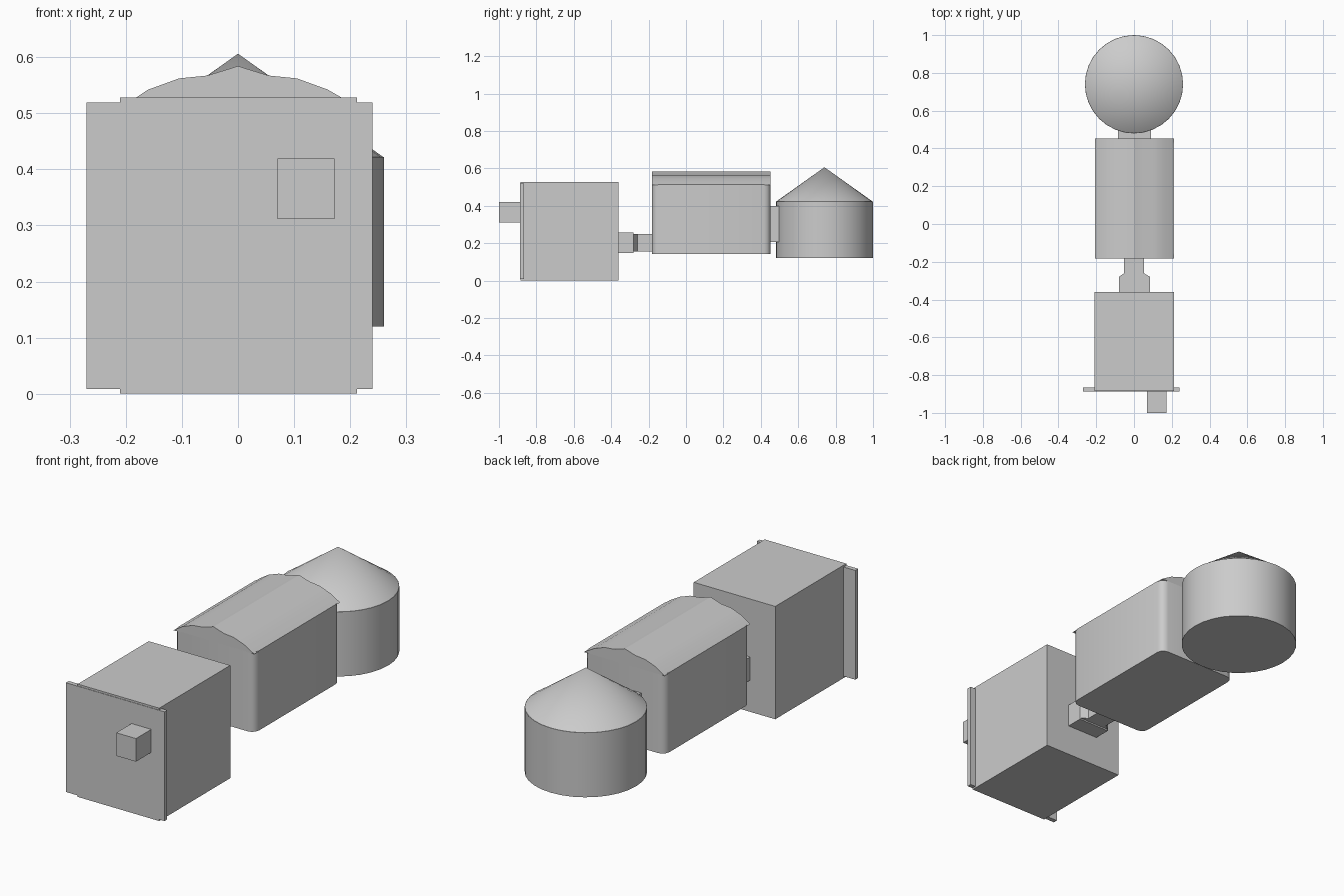
import bpy, bmesh, math

if "Cube" in bpy.data.objects:
    bpy.data.objects.remove(bpy.data.objects["Cube"])


def mesh_object(name, bm, smooth=False):
    bmesh.ops.recalc_face_normals(bm, faces=bm.faces[:])
    mesh = bpy.data.meshes.new(name)
    bm.to_mesh(mesh)
    bm.free()
    ob = bpy.data.objects.new(name, mesh)
    bpy.context.collection.objects.link(ob)
    if smooth:
        bpy.ops.object.select_all(action='DESELECT')
        ob.select_set(True)
        bpy.context.view_layer.objects.active = ob
        bpy.ops.object.shade_smooth_by_angle(angle=math.radians(32))
    return ob


def prism(name, points, axis, start, end, smooth=False, bevel=0):
    """Extrude a closed outline: axis 'y' takes (x, z), axis 'z' takes (x, y)."""
    bm = bmesh.new()
    place = (lambda a, b: (a, start, b)) if axis == 'y' else (lambda a, b: (a, b, start))
    face = bm.faces.new([bm.verts.new(place(a, b)) for a, b in points])
    new = bmesh.ops.extrude_face_region(bm, geom=[face])['geom']
    offset = (0, end - start, 0) if axis == 'y' else (0, 0, end - start)
    bmesh.ops.translate(bm, vec=offset, verts=[g for g in new if isinstance(g, bmesh.types.BMVert)])
    if bevel:
        edges = [e for e in bm.edges
                 if abs((e.verts[0].co - e.verts[1].co).normalized().z) > 0.99]
        bmesh.ops.bevel(bm, geom=edges, offset=bevel, segments=3, profile=0.5, affect='EDGES')
    return mesh_object(name, bm, smooth)


def box(name, x, y, z, bevel=0):
    pts = [(x[0], y[0]), (x[1], y[0]), (x[1], y[1]), (x[0], y[1])]
    return prism(name, pts, 'z', z[0], z[1], bevel > 0, bevel)


# Front block with its wide plate and small stub
box("front_block", (-0.21, 0.212), (-0.885, -0.36), (0, 0.528))
box("front_plate", (-0.27, 0.24), (-0.887, -0.866), (0.008, 0.519))
box("front_stub", (0.07, 0.172), (-1.0, -0.88), (0.311, 0.419))

# Stepped coupling between the front block and the middle body
coupling = [(-0.08, -0.37), (0.085, -0.37), (0.085, -0.28), (0.052, -0.26), (0.052, -0.17),
            (-0.052, -0.17), (-0.052, -0.26), (-0.08, -0.28)]
prism("front_coupling", coupling, 'z', 0.155, 0.25)
box("coupling_collar", (-0.08, 0.085), (-0.37, -0.28), (0.148, 0.257))

# Middle body with rounded upright corners and an arched roof
box("middle_body", (-0.206, 0.212), (-0.182, 0.452), (0.142, 0.515), bevel=0.035)
roof = [(-0.206, 0.512), (0.212, 0.512), (0.16, 0.542), (0.105, 0.562), (0.055, 0.567),
        (0, 0.584), (-0.055, 0.567), (-0.105, 0.562), (-0.16, 0.542)]
prism("arched_roof", roof, 'y', -0.182, 0.452, True)

# Coupling to the rear drum
box("rear_coupling", (-0.085, 0.09), (0.44, 0.53), (0.205, 0.4))

# Rear drum with a conical cap
for part, r2, low, high in (("rear_drum", 0.26, 0.12, 0.422), ("conical_cap", 0, 0.421, 0.606)):
    bm = bmesh.new()
    bmesh.ops.create_cone(bm, cap_ends=True, segments=32, radius1=0.26, radius2=r2, depth=high - low)
    bmesh.ops.translate(bm, vec=(0, 0.74, (low + high) / 2), verts=bm.verts[:])
    mesh_object(part, bm, True)
